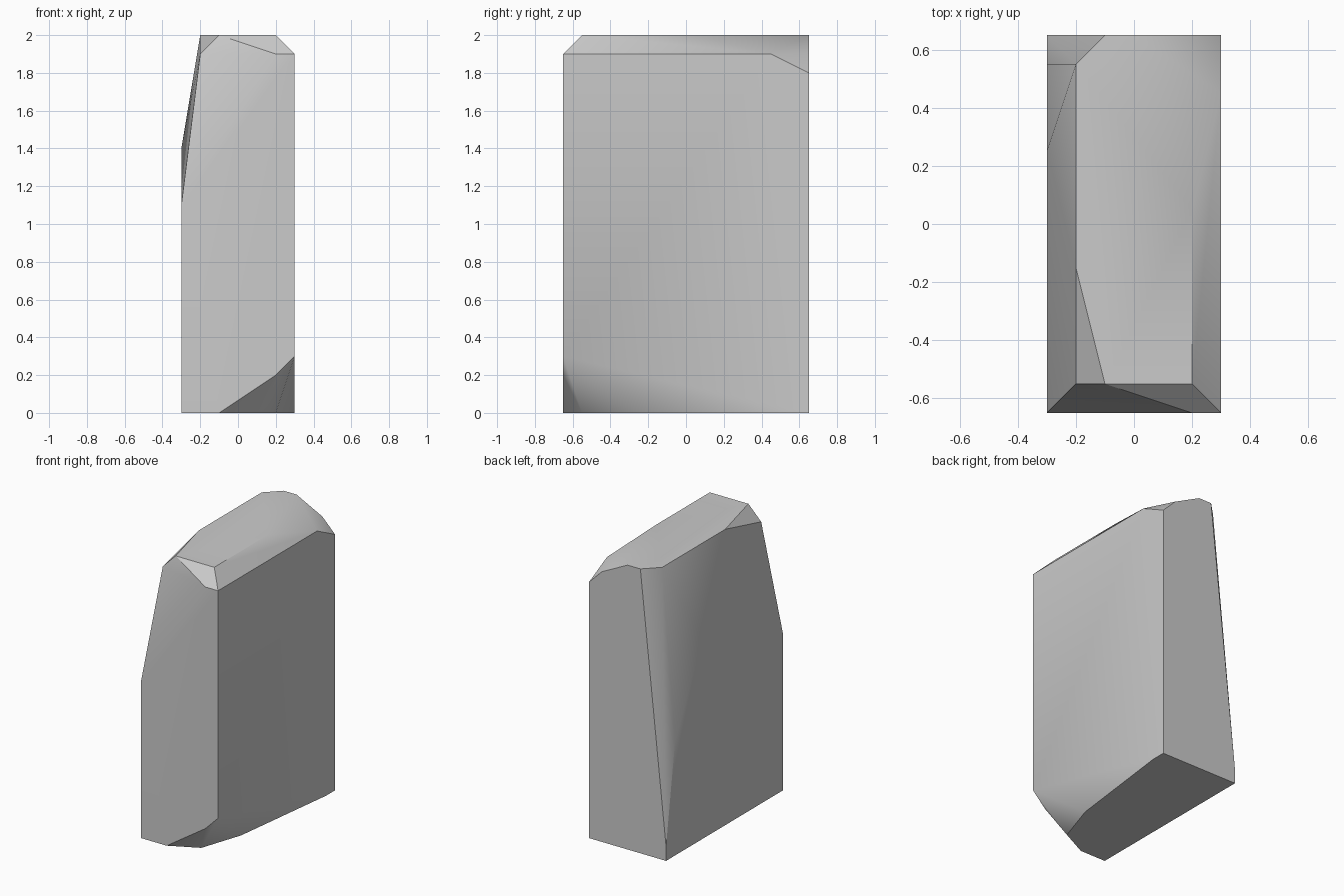
import bpy
import bmesh
from math import radians

default_cube = bpy.data.objects.get("Cube")
if default_cube:
    bpy.data.objects.remove(default_cube, do_unlink=True)

UNIT = 0.1           # corner points are given in tenths
HALF_DEPTH = 6.5     # front and back planes
INSET = HALF_DEPTH - 1


def plain_material(name, value):
    mat = bpy.data.materials.new(name)
    mat.use_nodes = True
    colour = (value, value, value, 1)
    mat.diffuse_color = colour
    mat.node_tree.nodes["Principled BSDF"].inputs["Base Color"].default_value = colour
    return mat


def chiselled_block(name, outlines, material):
    """Wrap a convex, chipped solid around the outlines of its main planes."""
    bm = bmesh.new()
    for outline in outlines:
        for corner in outline:
            bm.verts.new([c * UNIT for c in corner])
    bmesh.ops.convex_hull(bm, input=bm.verts[:])
    bmesh.ops.dissolve_limit(bm, angle_limit=radians(0.2),
                             verts=bm.verts[:], edges=bm.edges[:])
    bmesh.ops.recalc_face_normals(bm, faces=bm.faces[:])
    mesh = bpy.data.meshes.new(name)
    bm.to_mesh(mesh)
    bm.free()
    obj = bpy.data.objects.new(name, mesh)
    bpy.context.collection.objects.link(obj)
    mesh.materials.append(material)
    bpy.ops.object.select_all(action="DESELECT")
    obj.select_set(True)
    bpy.context.view_layer.objects.active = obj
    bpy.ops.object.shade_smooth_by_angle(angle=radians(30))
    return obj


# Front plane, with the chipped lower corner
front = [(x, -HALF_DEPTH, z) for x, z in
         [(-3, 0), (-1, 0), (2, 2), (3, 3), (3, 19), (2, 19), (-3, 11)]]

# Back plane
back = [(x, HALF_DEPTH, z) for x, z in
        [(-3, 0), (3, 0), (3, 18), (2, 19), (0, 20), (-1, 20), (-3, 1)]]

# Flat top
top = [(x, y, 20) for x, y in
       [(-1, -INSET), (2, -INSET), (2, 0.5), (-2, INSET), (-2, -1.5)]]

# Underside points that round off the chipped corner
underside = [(1, -INSET, 0), (2, -2.5, 0), (3, INSET, 0)]

# Shoulder points where the sides bend towards the top
shoulders = [(3, 4.5, 19), (-2, -INSET, 19), (-3, INSET, 8), (-3, 2.5, 14)]

stone = plain_material("stone grey", 0.6)
chiselled_block("stone_block", [front, back, top, underside, shoulders], stone)
